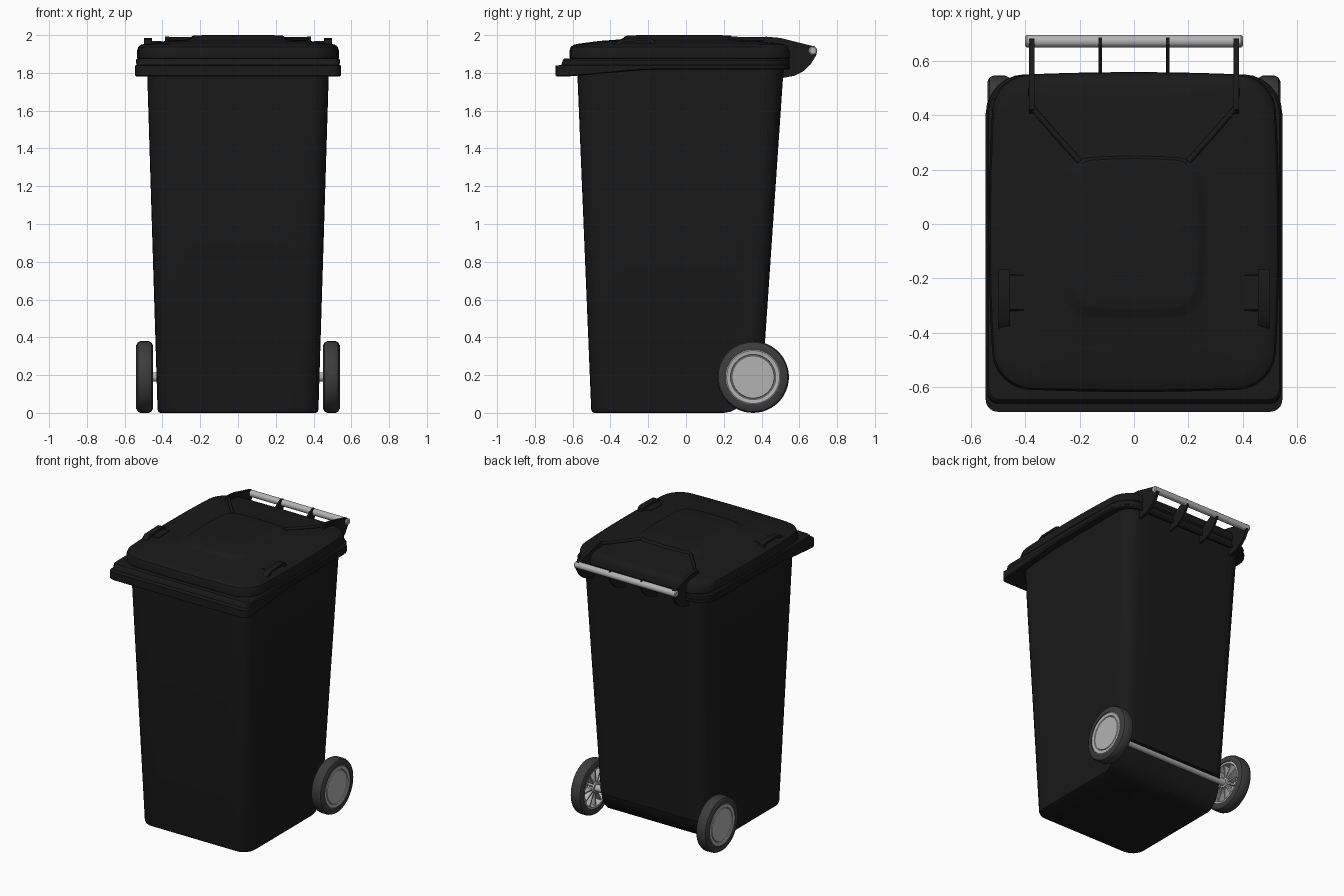
import bpy, bmesh, math
from mathutils import Matrix, Vector

if "Cube" in bpy.data.objects:
    bpy.data.objects.remove(bpy.data.objects["Cube"])


def material(name, v):
    m = bpy.data.materials.new(name)
    m.diffuse_color = (v, v, v, 1)
    m.use_nodes = True
    m.node_tree.nodes["Principled BSDF"].inputs["Base Color"].default_value = m.diffuse_color
    return m


BLACK = material("black_plastic", 0.01)
RUBBER = material("tyre_rubber", 0.045)
METAL = material("light_grey", 0.45)


def smooth(ob, angle=35):
    bpy.ops.object.select_all(action='DESELECT')
    ob.select_set(True)
    bpy.context.view_layer.objects.active = ob
    bpy.ops.object.shade_smooth_by_angle(angle=math.radians(angle))


def finish(name, bm, mat):
    bmesh.ops.remove_doubles(bm, verts=bm.verts, dist=1e-5)
    bmesh.ops.recalc_face_normals(bm, faces=bm.faces)
    me = bpy.data.meshes.new(name)
    bm.to_mesh(me)
    bm.free()
    ob = bpy.data.objects.new(name, me)
    bpy.context.collection.objects.link(ob)
    me.materials.append(mat)
    smooth(ob)
    return ob


def section(hx, y0, y1, z, rf, rb, bulge=0.0, n=6, m=8):
    """Rounded rectangle with front/back corner radii and bowed sides."""
    pts = []
    corners = [(hx - rb, y1 - rb, rb, 0), (-hx + rb, y1 - rb, rb, 90),
               (-hx + rf, y0 + rf, rf, 180), (hx - rf, y0 + rf, rf, 270)]
    for cx, cy, r, a in corners:
        for i in range(n + 1):
            t = math.radians(a + 90 * i / n)
            pts.append(Vector((cx + r * math.cos(t), cy + r * math.sin(t), z)))
    full = []
    for i, p in enumerate(pts):
        full.append(p)
        if i % (n + 1) == n:
            q = pts[(i + 1) % len(pts)]
            full += [p.lerp(q, k / m) for k in range(1, m)]
    yc, hy = (y0 + y1) / 2, (y1 - y0) / 2
    return [Vector((p.x * (1 - bulge * ((p.y - yc) / hy) ** 2),
                    yc + (p.y - yc) * (1 - bulge * 0.6 * (p.x / hx) ** 2), p.z))
            for p in full]


def bridge(bm, rings, closed=False):
    loops = [[bm.verts.new(p) for p in ring] for ring in rings]
    pairs = list(zip(loops, loops[1:]))
    if closed:
        pairs.append((loops[-1], loops[0]))
    for a, b in pairs:
        for i in range(len(a)):
            j = (i + 1) % len(a)
            bm.faces.new((a[i], a[j], b[j], b[i]))
    return loops


def loft(name, sections, mat):
    bm = bmesh.new()
    loops = bridge(bm, [section(*s) for s in sections])
    bm.faces.new(loops[0])
    bm.faces.new(loops[-1])
    return finish(name, bm, mat)


def prism(name, yz, x0, x1, mat):
    """Side profile extruded across x."""
    bm = bmesh.new()
    f = bm.faces.new([bm.verts.new((x0, y, z)) for y, z in yz])
    ext = bmesh.ops.extrude_face_region(bm, geom=[f])["geom"]
    for v in ext:
        if isinstance(v, bmesh.types.BMVert):
            v.co.x = x1
    return finish(name, bm, mat)


def lathe(name, xr, y, z, side, mat, n=48):
    """Closed (x, radius) profile turned about an axis along x."""
    bm = bmesh.new()
    rings = [[(side * x, y + max(r, 1e-7) * math.cos(2 * math.pi * i / n),
               z + max(r, 1e-7) * math.sin(2 * math.pi * i / n)) for i in range(n)]
             for x, r in xr]
    bridge(bm, rings, closed=True)
    bmesh.ops.dissolve_degenerate(bm, dist=1e-6, edges=bm.edges)
    return finish(name, bm, mat)


def rod(name, y, z, r, half, mat):
    b = 0.006
    return lathe(name, [(-half, 0), (-half, r - b), (-half + b, r),
                        (half - b, r), (half, r - b), (half, 0)], y, z, 1, mat, 24)


# Tapered body with the lower back corner cut away under the axle
body = loft("bin_body", [(0.412, -0.488, 0.38, 0, 0.08, 0.08),
                         (0.422, -0.498, 0.39, 0.006, 0.09, 0.09),
                         (0.426, -0.502, 0.394, 0.02, 0.09, 0.09),
                         (0.482, -0.577, 0.518, 1.84, 0.09, 0.10)], BLACK)
cutter = prism("axle_cutter", [(0.19, -0.05), (0.20, 0), (0.235, 0.006), (0.27, 0.024),
                               (0.31, 0.065), (0.335, 0.115), (0.35, 0.17),
                               (0.375, 0.188), (0.6, 0.19), (0.6, -0.05)], -0.7, 0.7, BLACK)
mod = body.modifiers.new("axle_cut", 'BOOLEAN')
mod.object, mod.solver = cutter, 'EXACT'
bpy.context.view_layer.objects.active = body
bpy.ops.object.modifier_apply(modifier=mod.name)
bpy.data.objects.remove(cutter)
smooth(body)

# Rim around the mouth: deep skirt at the front, shallower at the back
rim = loft("top_rim", [(0.47, -0.57, 0.50, 1.80, 0.03, 0.10),
                       (0.537, -0.682, 0.542, 1.78, 0.04, 0.14),
                       (0.545, -0.69, 0.55, 1.786, 0.045, 0.145),
                       (0.545, -0.69, 0.55, 1.838, 0.045, 0.145),
                       (0.538, -0.66, 0.546, 1.842, 0.04, 0.14),
                       (0.540, -0.652, 0.548, 1.868, 0.04, 0.14),
                       (0.534, -0.644, 0.542, 1.876, 0.04, 0.14)], BLACK)
for v in rim.data.vertices:
    if v.co.z < 1.81:
        v.co.z += 0.038 * min(1, max(0, (v.co.y + 0.62) / 0.42))

# Lid: bowed shell, gentle dome and raised centre panel
loft("lid", [(0.520, -0.605, 0.545, 1.868, 0.12, 0.12, 0.04),
             (0.534, -0.617, 0.558, 1.880, 0.13, 0.13, 0.04),
             (0.534, -0.617, 0.556, 1.918, 0.13, 0.13, 0.04),
             (0.528, -0.610, 0.545, 1.938, 0.13, 0.13, 0.04),
             (0.512, -0.592, 0.530, 1.950, 0.13, 0.13, 0.04),
             (0.485, -0.565, 0.510, 1.955, 0.13, 0.13, 0.05),
             (0.38, -0.46, 0.39, 1.969, 0.11, 0.11, 0.06),
             (0.272, -0.352, 0.262, 1.977, 0.08, 0.08, 0.07),
             (0.260, -0.340, 0.250, 1.980, 0.08, 0.08, 0.07),
             (0.240, -0.318, 0.240, 1.996, 0.07, 0.07, 0.07),
             (0.228, -0.305, 0.228, 1.999, 0.07, 0.07, 0.07),
             (0.10, -0.15, 0.10, 2.0, 0.04, 0.04, 0.05)], BLACK)

# Hinge: grab bar and the fins carrying it
rod("grab_bar", 0.672, 1.917, 0.023, 0.40, METAL)
under = [(0.693, 1.925), (0.69, 1.895), (0.66, 1.845), (0.62, 1.808),
         (0.575, 1.785), (0.505, 1.772)]
outer = [(0.40, 1.95), (0.42, 1.992), (0.50, 1.985), (0.60, 1.96), (0.68, 1.94)] + under
inner = [(0.505, 1.89), (0.56, 1.885), (0.62, 1.92), (0.655, 1.943), (0.68, 1.942)] + under
for s, side in ((-1, "left"), (1, "right")):
    prism(f"outer_fin_{side}", outer + [(0.50, 1.88)], s * 0.366, s * 0.386, BLACK)
    prism(f"inner_fin_{side}", inner, s * 0.117, s * 0.130, BLACK)

    # Crease running from the fin to the centre panel
    cu = bpy.data.curves.new(f"lid_rib_{side}", 'CURVE')
    cu.dimensions, cu.bevel_depth, cu.bevel_resolution = '3D', 0.011, 2
    cu.use_fill_caps = True
    sp = cu.splines.new('POLY')
    path = [(0.20, 0.23, 1.982), (0.29, 0.33, 1.978), (0.376, 0.43, 1.978), (0.376, 0.50, 1.972)]
    sp.points.add(len(path) - 1)
    for p, (x, y, z) in zip(sp.points, path):
        p.co = (s * x, y, z, 1)
    cu.materials.append(BLACK)
    bpy.context.collection.objects.link(bpy.data.objects.new(f"lid_rib_{side}", cu))

    # Arched lid handle with a low pad beside it
    handle = prism(f"lid_handle_{side}",
                   [(-0.395, 1.935), (-0.385, 1.95), (-0.34, 1.98), (-0.19, 1.984),
                    (-0.168, 1.974), (-0.165, 1.935), (-0.182, 1.935), (-0.188, 1.962),
                    (-0.20, 1.969), (-0.33, 1.966), (-0.365, 1.935)],
                   s * 0.455, s * 0.497, BLACK)
    pad = prism(f"handle_pad_{side}", [(-0.33, 1.94), (-0.315, 1.969), (-0.19, 1.969),
                                       (-0.175, 1.94)], s * 0.405, s * 0.457, BLACK)

    # Wheel: tyre, capped hub and spokes on the inner face
    wy, wz = 0.355, 0.19
    lathe(f"tyre_{side}", [(0.452, 0.144), (0.450, 0.168), (0.458, 0.183), (0.472, 0.19),
                           (0.516, 0.19), (0.530, 0.184), (0.539, 0.168), (0.538, 0.144)],
          wy, wz, s, RUBBER)
    lathe(f"wheel_hub_{side}", [(0.532, 0), (0.532, 0.111), (0.527, 0.114), (0.527, 0.117),
                                (0.532, 0.120), (0.535, 0.140), (0.532, 0.146),
                                (0.458, 0.146), (0.456, 0.130), (0.50, 0.122), (0.50, 0.042),
                                (0.455, 0.036), (0.452, 0)], wy, wz, s, METAL)
    bm = bmesh.new()
    for i in range(12):
        mat = (Matrix.Translation((s * 0.484, wy, wz)) @ Matrix.Rotation(math.tau * i / 12, 4, 'X')
               @ Matrix.Translation((0, 0.082, 0)) @ Matrix.Diagonal((0.04, 0.10, 0.010, 1)))
        bmesh.ops.create_cube(bm, size=1, matrix=mat)
    finish(f"wheel_spokes_{side}", bm, METAL)

rod("axle", 0.355, 0.19, 0.024, 0.47, METAL)
